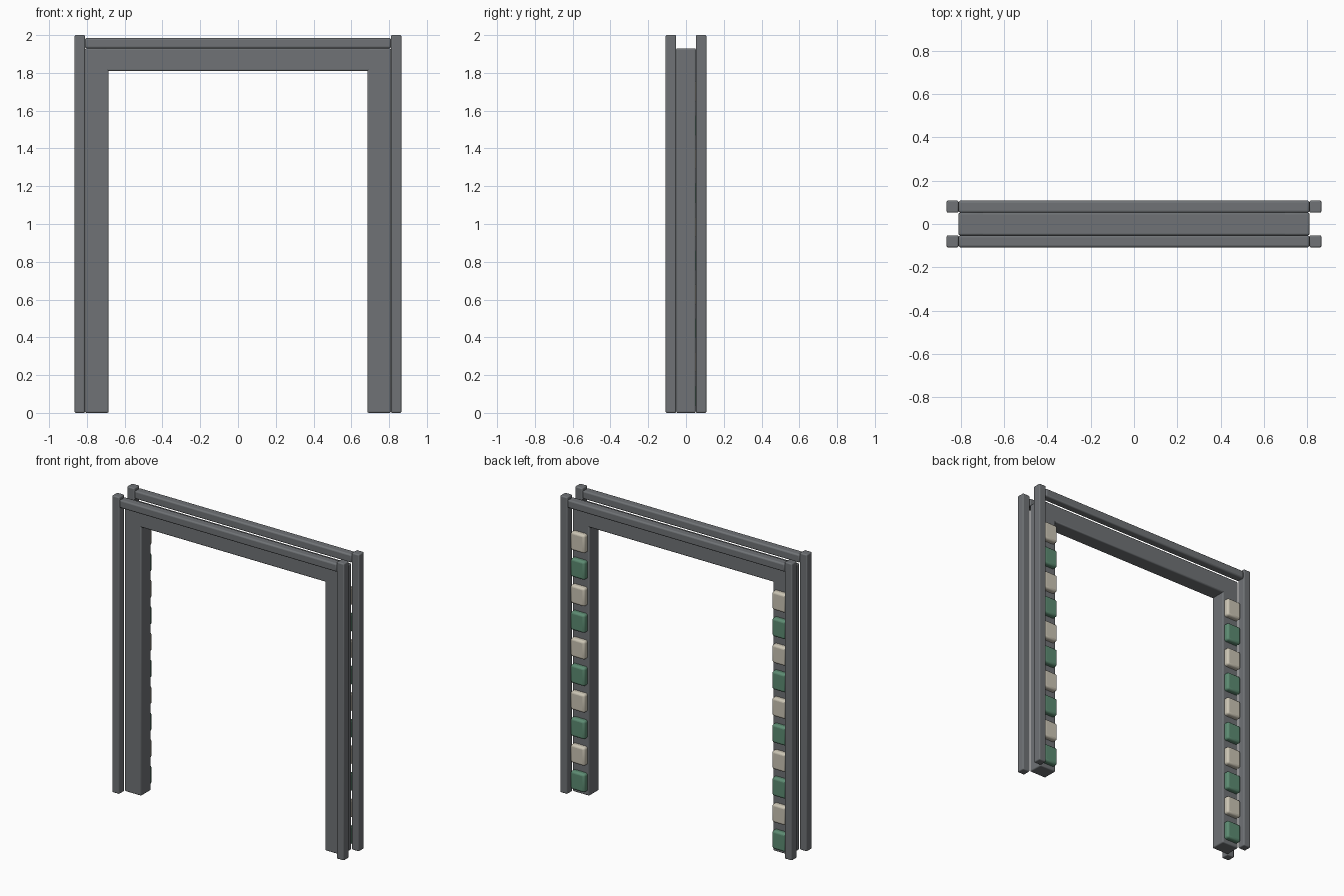
import bpy

cube = bpy.data.objects.get("Cube")
if cube:
    bpy.data.objects.remove(cube, do_unlink=True)


def material(name, r, g, b):
    mat = bpy.data.materials.new(name)
    mat.use_nodes = True
    mat.diffuse_color = (r, g, b, 1)
    mat.node_tree.nodes["Principled BSDF"].inputs["Base Color"].default_value = (r, g, b, 1)
    return mat


STEEL = material("dark grey steel", 0.16, 0.17, 0.18)
CREAM = material("cream", 0.60, 0.56, 0.46)
GREEN = material("green", 0.11, 0.26, 0.17)


def box(name, x, y, z, mat, bevel):
    """Softly bevelled box spanning the (min, max) ranges x, y and z."""
    spans = (x, y, z)
    centre = [(min(s) + max(s)) / 2 for s in spans]
    bpy.ops.mesh.primitive_cube_add(size=1, location=centre)
    obj = bpy.context.object
    obj.name = name
    obj.scale = [max(s) - min(s) for s in spans]
    bpy.ops.object.transform_apply(location=False, rotation=False, scale=True)
    obj.data.materials.append(mat)
    mod = obj.modifiers.new("soft edges", "BEVEL")
    mod.width = bevel
    mod.segments = 3
    bpy.ops.object.shade_smooth_by_angle()
    return obj


OUTER, CORNER, INNER = 0.865, 0.81, 0.685   # post limits in x
DEPTH, GAP = 0.108, 0.052                   # rail limits in y
HEIGHT, SHELF = 2.0, 1.93

# Lintel between the main posts
box("lintel_beam", (-INNER - 0.02, INNER + 0.02), (-GAP, GAP), (1.81, SHELF), STEEL, 0.008)

# Twin top rails
for face, s in (("front", -1), ("back", 1)):
    box(face + "_top_rail", (-CORNER, CORNER), (s * GAP, s * DEPTH),
        (SHELF, 1.985), STEEL, 0.01)

for side, m in (("left", 1), ("right", -1)):
    # Main post
    box(side + "_main_post", (m * INNER, m * CORNER), (-GAP, GAP), (0, SHELF), STEEL, 0.008)

    # Slim outer posts at front and back
    for face, s in (("front", -1), ("back", 1)):
        box(f"{side}_{face}_outer_post", (m * CORNER, m * OUTER),
            (s * GAP, s * DEPTH), (0, HEIGHT), STEEL, 0.007)

    # Alternating pads up the back of the post
    for i in range(10):
        z = 0.09 + i * 0.179
        box(f"{side}_pad_{i + 1}", (m * 0.698, m * 0.804), (GAP - 0.02, 0.085),
            (z - 0.062, z + 0.062), CREAM if i % 2 else GREEN, 0.014)
